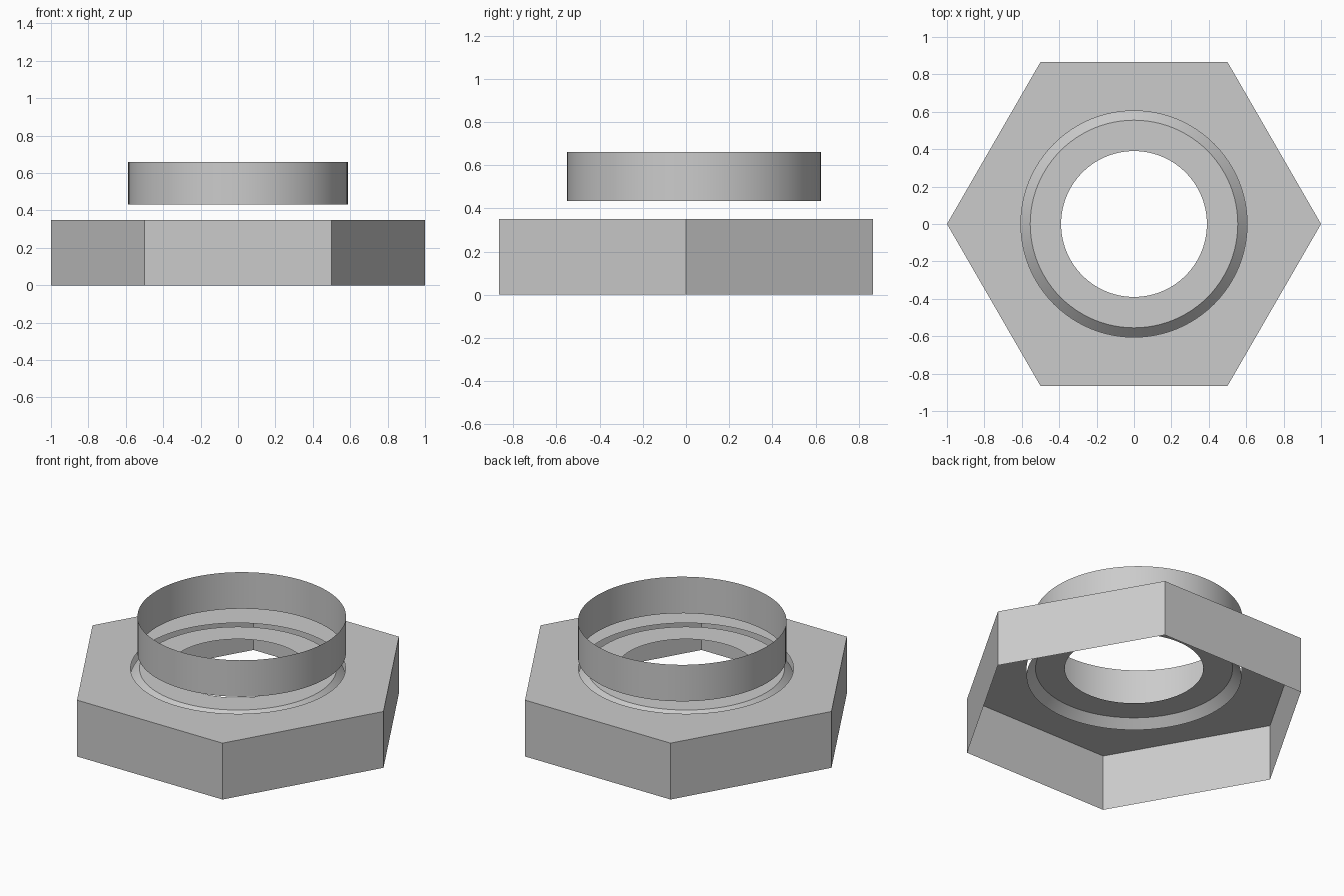
import bpy, bmesh
from math import cos, sin, tau

cube = bpy.data.objects.get("Cube")
if cube:
    bpy.data.objects.remove(cube)

grey = bpy.data.materials.new("plain grey")
grey.use_nodes = True
COLOUR = (0.6, 0.6, 0.6, 1)
grey.diffuse_color = COLOUR
grey.node_tree.nodes["Principled BSDF"].inputs["Base Color"].default_value = COLOUR

SIDES = 96
TOP = 0.35


def ring(bm, radius, z, sides=SIDES):
    """One closed circle of vertices."""
    return [bm.verts.new((radius * cos(tau * i / sides), radius * sin(tau * i / sides), z))
            for i in range(sides)]


def skin(bm, a, b):
    """Quads between two rings."""
    for i in range(len(a)):
        j = (i + 1) % len(a)
        bm.faces.new((a[i], a[j], b[j], b[i]))


def finish(bm, name, smooth=True):
    mesh = bpy.data.meshes.new(name)
    bm.to_mesh(mesh)
    bm.free()
    obj = bpy.data.objects.new(name, mesh)
    bpy.context.collection.objects.link(obj)
    mesh.materials.append(grey)
    if smooth:
        bpy.ops.object.select_all(action='DESELECT')
        obj.select_set(True)
        bpy.context.view_layer.objects.active = obj
        bpy.ops.object.shade_smooth_by_angle()
    return obj


def lathe(name, profile):
    """Open sheet turned about z from (radius, z) points."""
    bm = bmesh.new()
    rings = [ring(bm, r, z) for r, z in profile]
    for a, b in zip(rings, rings[1:]):
        skin(bm, a, b)
    return finish(bm, name)


# Six-sided shell, open below, with a round opening in its top
bm = bmesh.new()
low, high = ring(bm, 1, 0, 6), ring(bm, 1, TOP, 6)
skin(bm, low, high)
rim = ring(bm, 0.605, TOP)
step = SIDES // 6
for s in range(6):
    arc = [rim[(s * step + k) % SIDES] for k in range(step + 1)]
    bm.faces.new([high[s], high[(s + 1) % 6]] + arc[::-1])
finish(bm, "hex_shell", smooth=False)

# Flat washer with a sloping outer lip
lathe("washer", [(0.605, 0.30), (0.555, TOP), (0.39, TOP)])

# Thin raised collar, set slightly towards the back
collar = lathe("collar", [(0.587, 0.433), (0.587, 0.66)])
collar.location.y = 0.037
